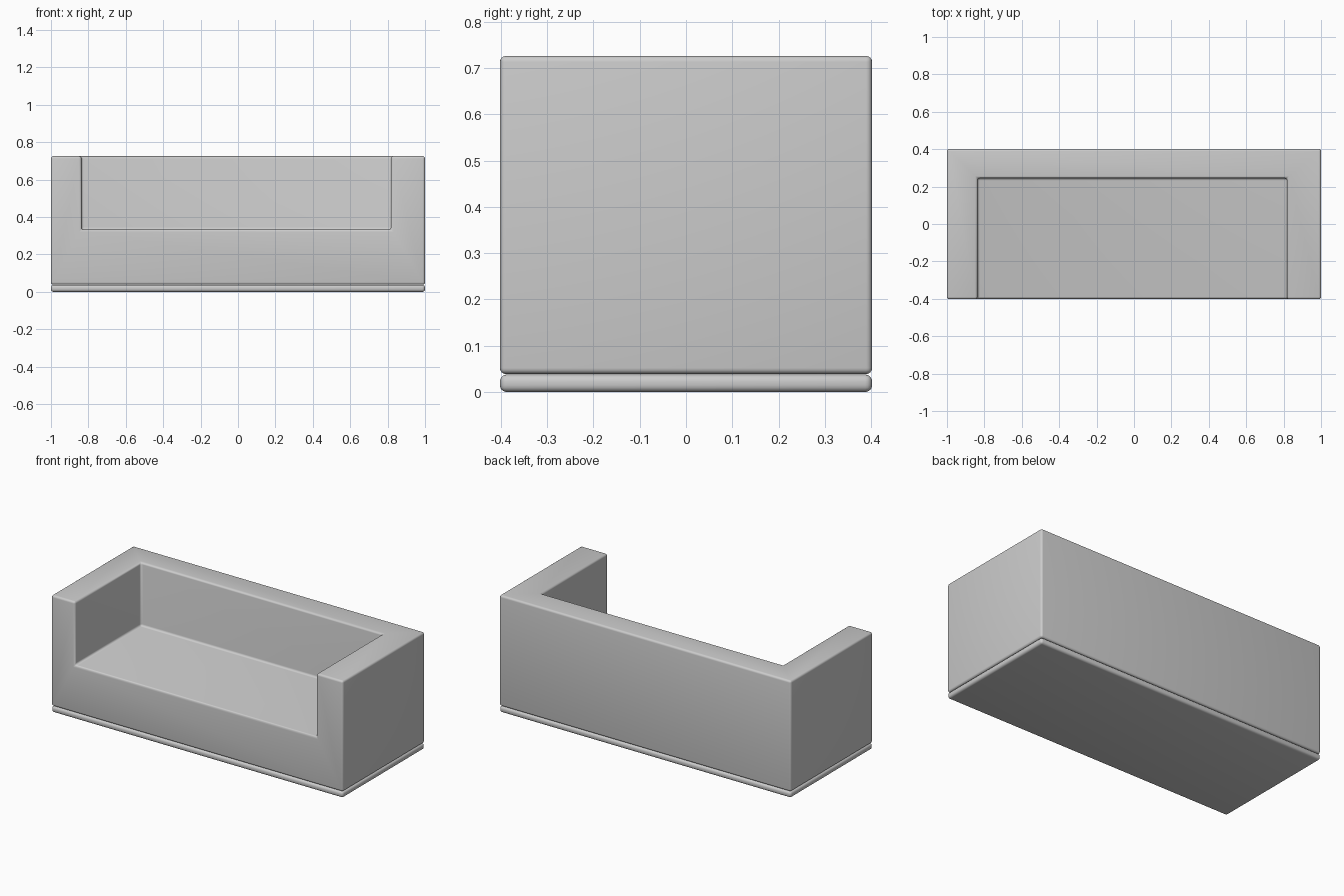
import bpy, math

if "Cube" in bpy.data.objects:
    bpy.data.objects.remove(bpy.data.objects["Cube"])


def box(name, lo, hi):
    size = [b - a for a, b in zip(lo, hi)]
    mid = [(a + b) / 2 for a, b in zip(lo, hi)]
    bpy.ops.mesh.primitive_cube_add(size=1, location=mid)
    ob = bpy.context.object
    ob.name = name
    ob.scale = size
    bpy.ops.object.transform_apply(location=True, rotation=False, scale=True)
    return ob


def round_edges(ob, width):
    bev = ob.modifiers.new("rounded", 'BEVEL')
    bev.width = width
    bev.segments = 4
    bev.limit_method = 'ANGLE'
    bev.angle_limit = math.radians(40)
    bpy.ops.object.select_all(action='DESELECT')
    ob.select_set(True)
    bpy.context.view_layer.objects.active = ob
    for m in list(ob.modifiers):
        bpy.ops.object.modifier_apply(modifier=m.name)
    bpy.ops.object.shade_smooth_by_angle(angle=math.radians(35))


# Seat recess, cut open at the front and top (slightly off centre)
cutter = box("seat_recess_cutter", (-0.837, -0.6, 0.333), (0.818, 0.245, 1.0))
cutter.hide_render = True

# Sofa body: seat, arms and backrest in one piece
body = box("sofa_body", (-1, -0.402, 0.039), (1, 0.402, 0.726))
cut = body.modifiers.new("recess", 'BOOLEAN')
cut.operation = 'DIFFERENCE'
cut.solver = 'EXACT'
cut.object = cutter
round_edges(body, 0.013)
bpy.data.objects.remove(cutter, do_unlink=True)

# Thin padded plinth
plinth = box("base_plinth", (-1, -0.402, 0), (1, 0.402, 0.038))
round_edges(plinth, 0.015)
